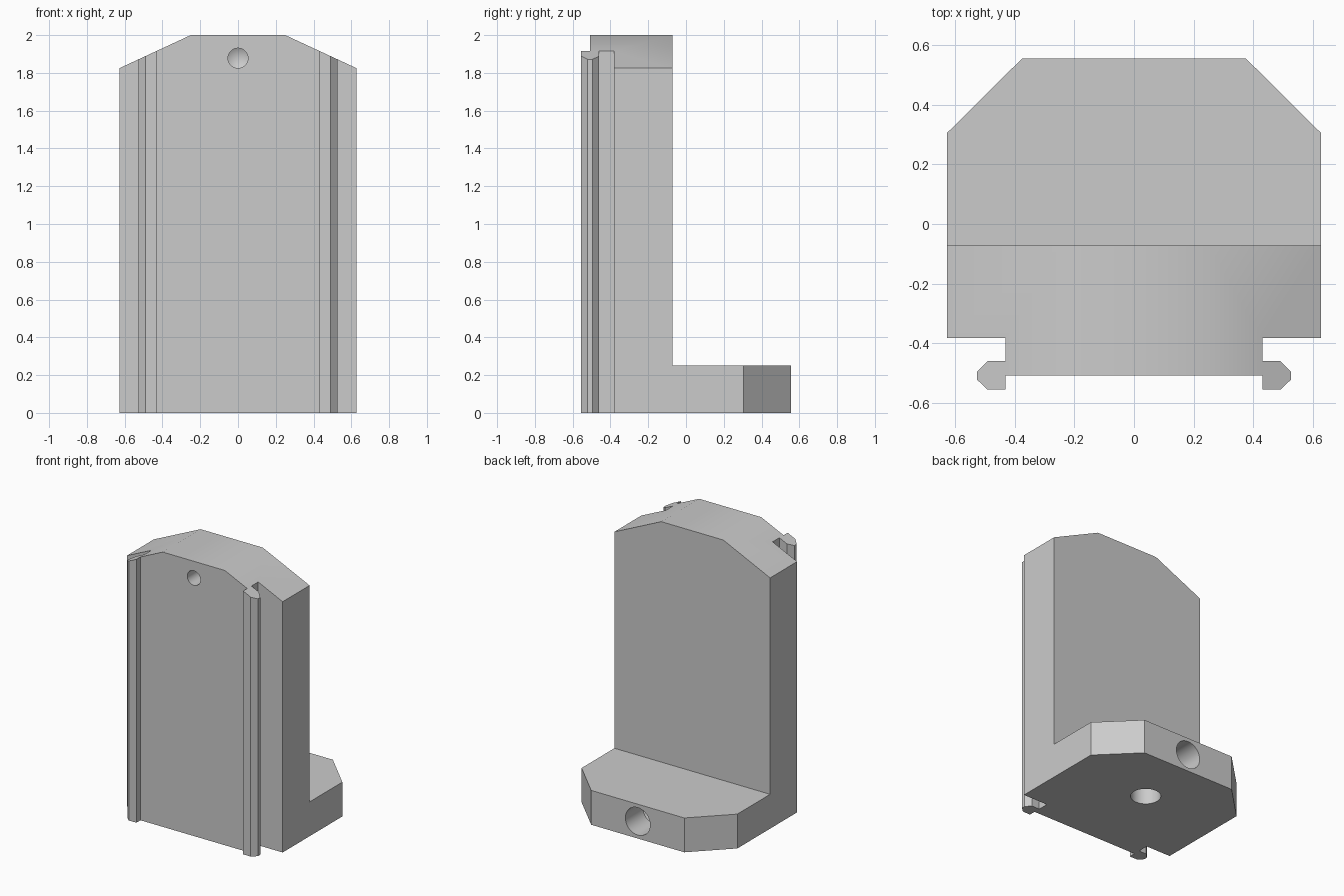
import bpy
import bmesh
from mathutils import Vector, Matrix

if "Cube" in bpy.data.objects:
    bpy.data.objects.remove(bpy.data.objects["Cube"])

grey = bpy.data.materials.new("light_grey")
grey.diffuse_color = (0.6, 0.6, 0.6, 1)
grey.use_nodes = True
grey.node_tree.nodes["Principled BSDF"].inputs["Base Color"].default_value = grey.diffuse_color


def make_object(name, bm):
    bmesh.ops.recalc_face_normals(bm, faces=bm.faces)
    mesh = bpy.data.meshes.new(name)
    bm.to_mesh(mesh)
    bm.free()
    mesh.materials.append(grey)
    obj = bpy.data.objects.new(name, mesh)
    bpy.context.collection.objects.link(obj)
    return obj


def prism(name, points, direction):
    """Extrude a closed outline of 3D points along a direction."""
    bm = bmesh.new()
    face = bm.faces.new([bm.verts.new(p) for p in points])
    ext = bmesh.ops.extrude_face_region(bm, geom=[face])
    verts = [v for v in ext["geom"] if isinstance(v, bmesh.types.BMVert)]
    bmesh.ops.translate(bm, verts=verts, vec=direction)
    return make_object(name, bm)


def drill(name, mouth, direction, radius, depth):
    """Round cutter with a conical tip, starting slightly outside the mouth."""
    bm = bmesh.new()
    n, lead = 32, 0.05
    bmesh.ops.create_circle(bm, segments=n, radius=radius, cap_ends=True)
    bmesh.ops.translate(bm, verts=bm.verts, vec=(0, 0, -lead))
    ext = bmesh.ops.extrude_face_region(bm, geom=list(bm.faces))
    verts = [v for v in ext["geom"] if isinstance(v, bmesh.types.BMVert)]
    bmesh.ops.translate(bm, verts=verts, vec=(0, 0, depth + lead))
    cap = [f for f in bm.faces if all(v in verts for v in f.verts)]
    tip = bmesh.ops.poke(bm, faces=cap)["verts"]
    bmesh.ops.translate(bm, verts=tip, vec=(0, 0, radius * 0.58))
    turn = Vector((0, 0, 1)).rotation_difference(Vector(direction)).to_matrix().to_4x4()
    bmesh.ops.transform(bm, matrix=Matrix.Translation(mouth) @ turn, verts=bm.verts)
    return make_object(name, bm)


def combine(obj, cutter, operation):
    mod = obj.modifiers.new(operation.lower(), "BOOLEAN")
    mod.operation, mod.solver, mod.object = operation, "EXACT", cutter
    bpy.context.view_layer.objects.active = obj
    bpy.ops.object.modifier_apply(modifier=mod.name)
    bpy.data.objects.remove(cutter, do_unlink=True)


# Footprint: chamfered base at the back, hooked rails at the front
half = [(0.43, -0.508), (0.43, -0.555), (0.491, -0.555), (0.526, -0.522),
        (0.526, -0.495), (0.491, -0.46), (0.43, -0.46), (0.43, -0.382),
        (0.627, -0.382), (0.627, 0.305), (0.375, 0.555)]
outline = half + [(-x, y) for x, y in reversed(half)]
bracket = prism("bracket", [(x, y, 0) for x, y in outline], (0, 0, 2.2))

# Sloped shoulders at the top
front = [(-0.8, -0.2), (0.8, -0.2), (0.8, 1.745), (0.25, 2), (-0.25, 2), (-0.8, 1.745)]
combine(bracket, prism("shoulder_shape", [(x, -1, z) for x, z in front], (0, 2, 0)),
        "INTERSECT")

# Open space above the base, behind the upright plate
space = [(-0.072, 0.25), (1, 0.25), (1, 2.5), (-0.072, 2.5)]
combine(bracket, prism("step_cutter", [(-1, y, z) for y, z in space], (2, 0, 0)),
        "DIFFERENCE")

# Blind holes: front face, back of the base, underside
for hole in (("front_hole", (0, -0.508, 1.878), (0, 1, 0), 0.053, 0.14),
             ("back_hole", (0, 0.555, 0.125), (0, -1, 0), 0.1, 0.2),
             ("bottom_hole", (0, 0.12, 0), (0, 0, 1), 0.1, 0.14)):
    combine(bracket, drill(*hole), "DIFFERENCE")

# Smooth hole walls, crisp edges elsewhere
bpy.ops.object.select_all(action="DESELECT")
bracket.select_set(True)
bpy.context.view_layer.objects.active = bracket
bpy.ops.object.shade_smooth_by_angle()
